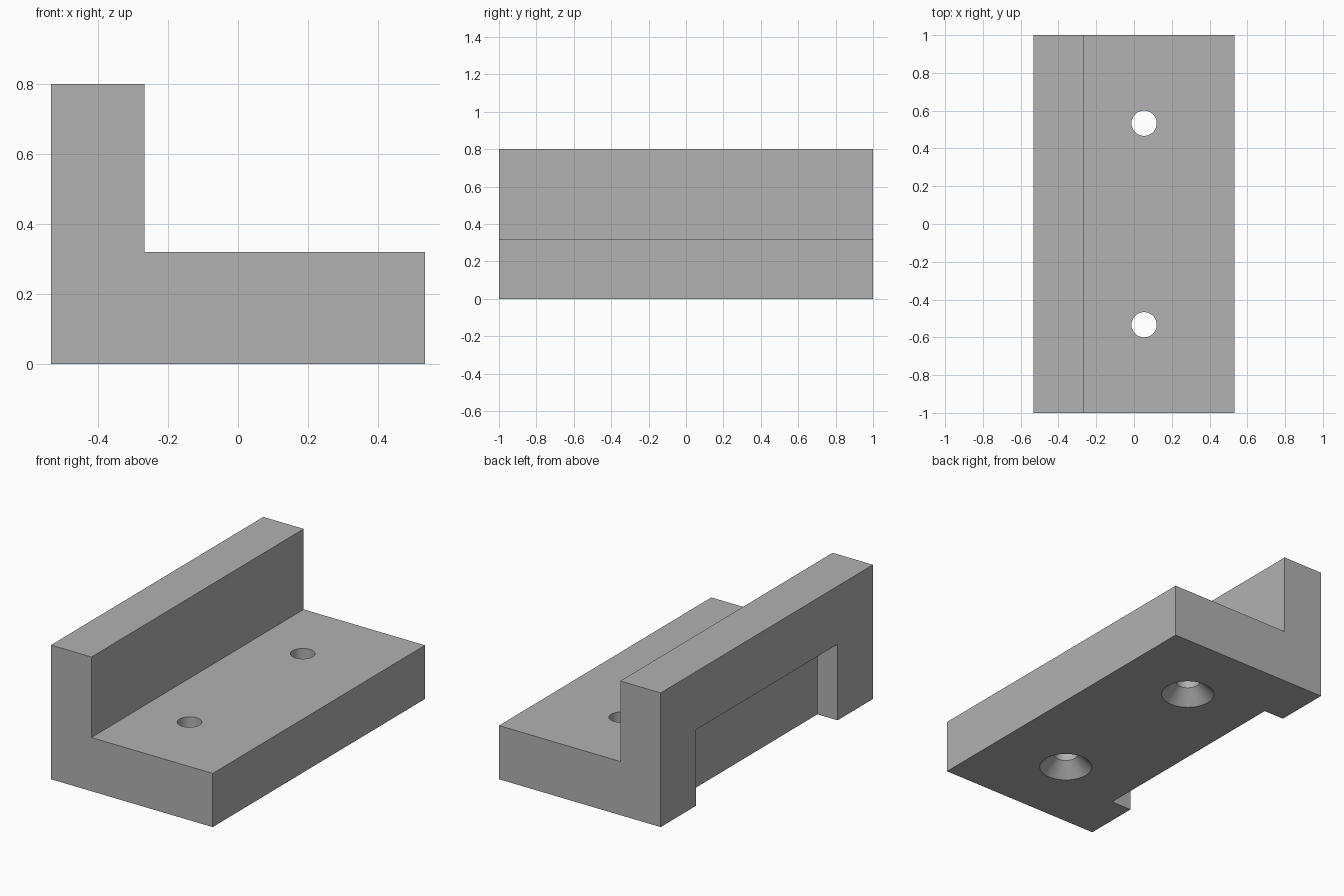
import bpy
import bmesh
import math
from mathutils import Matrix

cube = bpy.data.objects.get("Cube")
if cube:
    bpy.data.objects.remove(cube, do_unlink=True)

U = 2 / 75                      # one design unit: the bracket is 75 long
LENGTH, WIDTH, HEIGHT = 75 * U, 40 * U, 30 * U
WALL, BASE = 10 * U, 12 * U     # wall thickness and base thickness
X0 = -WIDTH / 2

grey = bpy.data.materials.new("plain grey")
grey.use_nodes = True
colour = (0.445, 0.445, 0.445, 1)
grey.diffuse_color = colour
grey.node_tree.nodes["Principled BSDF"].inputs["Base Color"].default_value = colour


def make_object(name, bm):
    bmesh.ops.recalc_face_normals(bm, faces=bm.faces)
    mesh = bpy.data.meshes.new(name)
    bm.to_mesh(mesh)
    bm.free()
    mesh.materials.append(grey)
    obj = bpy.data.objects.new(name, mesh)
    bpy.context.collection.objects.link(obj)
    return obj


def box(name, size, centre):
    bm = bmesh.new()
    bmesh.ops.create_cube(bm, size=1, matrix=Matrix.Translation(centre) @ Matrix.Diagonal((*size, 1)))
    return make_object(name, bm)


def countersink_cutter(name, x, y):
    # revolved profile: wide at the underside, narrowing to a straight shaft
    bore, mouth, below = 2.5 * U, 5.5 * U, 1 * U
    profile = [(0, -below), (mouth + below, -below), (bore, mouth - bore), (bore, BASE + below), (0, BASE + below)]
    bm = bmesh.new()
    verts = [bm.verts.new((x + r, y, z)) for r, z in profile]
    edges = [bm.edges.new(pair) for pair in zip(verts, verts[1:])]
    bmesh.ops.spin(bm, geom=verts + edges, cent=(x, y, 0), axis=(0, 0, 1),
                   angle=math.tau, steps=64, use_merge=True)
    bmesh.ops.remove_doubles(bm, verts=bm.verts, dist=1e-5)
    return make_object(name, bm)


# L-shaped body, extruded along its length
bm = bmesh.new()
outline = [(X0, 0), (-X0, 0), (-X0, BASE), (X0 + WALL, BASE), (X0 + WALL, HEIGHT), (X0, HEIGHT)]
end = bm.faces.new([bm.verts.new((x, -LENGTH / 2, z)) for x, z in outline])
extruded = bmesh.ops.extrude_face_region(bm, geom=[end])
moved = [v for v in extruded["geom"] if isinstance(v, bmesh.types.BMVert)]
bmesh.ops.translate(bm, verts=moved, vec=(0, LENGTH, 0))
bracket = make_object("angle_bracket", bm)

# Recess in the outer wall, open at the bottom, and two countersunk holes
depth, top = 5 * U, 17 * U
cutters = [box("wall_recess_cutter", (2 * depth, 50 * U, 2 * top), (X0, 0, 0))]
for side, name in ((-1, "front_hole_cutter"), (1, "back_hole_cutter")):
    cutters.append(countersink_cutter(name, 2 * U, side * 20 * U))

bpy.context.view_layer.objects.active = bracket
for cutter in cutters:
    cutter.hide_render = True
    mod = bracket.modifiers.new(cutter.name, "BOOLEAN")
    mod.operation = "DIFFERENCE"
    mod.solver = "EXACT"
    mod.object = cutter
    bpy.ops.object.modifier_apply(modifier=mod.name)
    bpy.data.objects.remove(cutter, do_unlink=True)

bpy.ops.object.select_all(action="DESELECT")
bracket.select_set(True)
bpy.ops.object.shade_smooth_by_angle(angle=math.radians(30))
